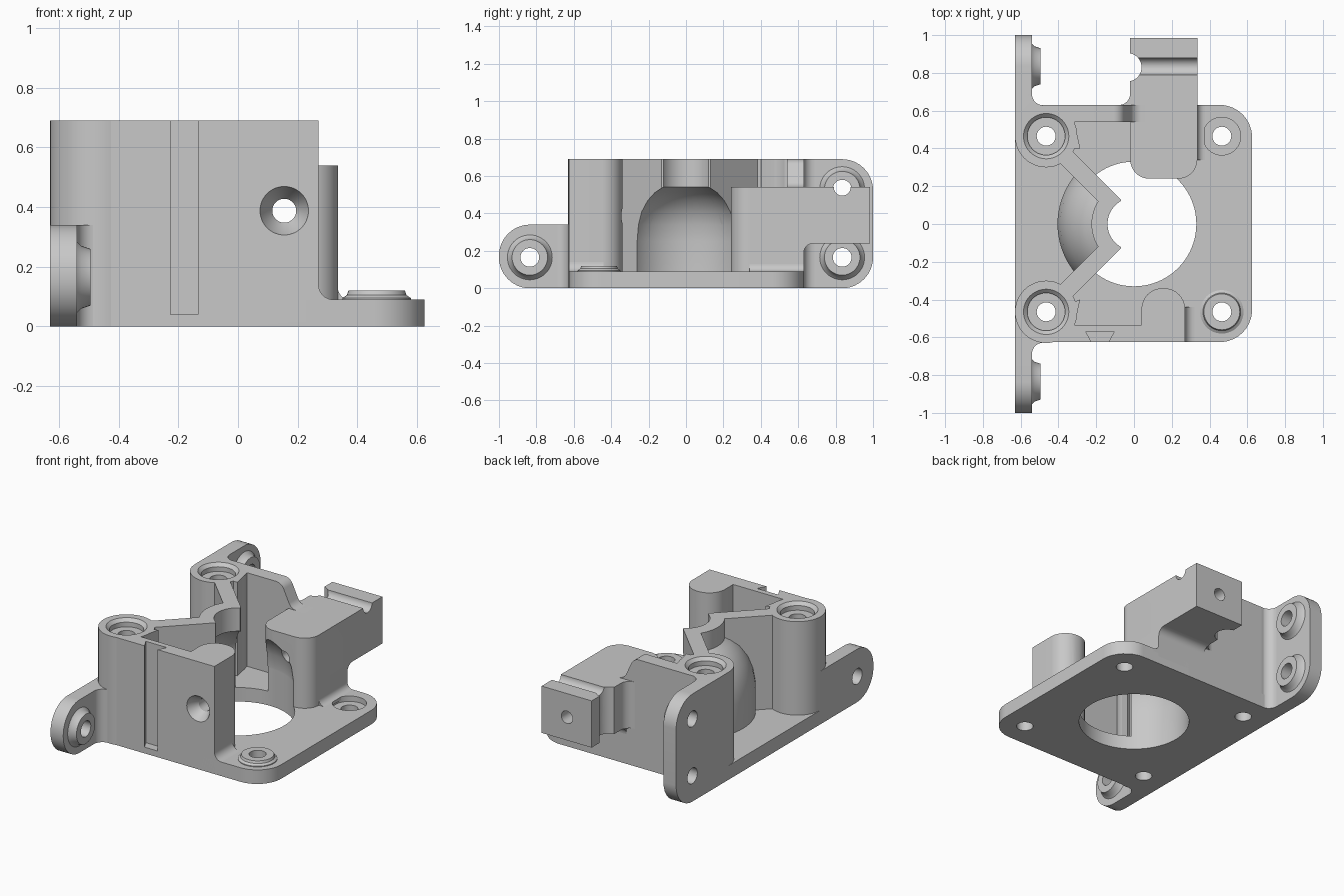
import bpy, bmesh
from math import sin, cos, pi
from mathutils import Vector

cube = bpy.data.objects.get("Cube")
if cube:
    bpy.data.objects.remove(cube, do_unlink=True)

grey = bpy.data.materials.new("plastic_grey")
grey.use_nodes = True
GREY = (0.58, 0.58, 0.58, 1)
grey.diffuse_color = GREY
grey.node_tree.nodes["Principled BSDF"].inputs["Base Color"].default_value = GREY

AXES = {"x": lambda u, v, w: (w, u, v),
        "y": lambda u, v, w: (u, w, v),
        "z": lambda u, v, w: (u, v, w)}


def finish(name, bm):
    bmesh.ops.recalc_face_normals(bm, faces=bm.faces)
    mesh = bpy.data.meshes.new(name)
    bm.to_mesh(mesh)
    bm.free()
    mesh.materials.append(grey)
    ob = bpy.data.objects.new(name, mesh)
    bpy.context.collection.objects.link(ob)
    return ob


def rounded(points, steps=10):
    """Outline whose points may carry a third value, the corner radius."""
    out = []
    for i, p in enumerate(points):
        c = Vector(p[:2])
        if len(p) == 2:
            out.append(c)
            continue
        a = (Vector(points[i - 1][:2]) - c).normalized()
        b = (Vector(points[(i + 1) % len(points)][:2]) - c).normalized()
        half = a.angle(b) / 2
        mid = c + (a + b).normalized() * (p[2] / sin(half))
        reach = p[2] * cos(half) / sin(half)
        start, end = c + a * reach - mid, c + b * reach - mid
        for k in range(steps + 1):
            out.append(mid + start.lerp(end, k / steps).normalized() * p[2])
    return out


def prism(name, points, lo, hi, axis="z"):
    bm = bmesh.new()
    outline = rounded(points)
    low, high = ([bm.verts.new(AXES[axis](p[0], p[1], w)) for p in outline] for w in (lo, hi))
    bm.faces.new(low)
    bm.faces.new(high)
    for k in range(len(outline)):
        bm.faces.new((low[k - 1], low[k], high[k], high[k - 1]))
    return finish(name, bm)


def lathe(name, profile, centre=(0, 0), axis="z", seg=48):
    """Solid of revolution; the profile holds (radius, position along the axis)."""
    bm = bmesh.new()
    cu, cv = centre
    rings = []
    for r, w in profile:
        rings.append([bm.verts.new(AXES[axis](cu + r * cos(2 * pi * k / seg),
                                              cv + r * sin(2 * pi * k / seg), w)) for k in range(seg)])
    for a, b in zip(rings, rings[1:]):
        for k in range(seg):
            bm.faces.new((a[k - 1], a[k], b[k], b[k - 1]))
    bm.faces.new(rings[0])
    bm.faces.new(rings[-1])
    return finish(name, bm)


def fillet(name, corner, du, dv, r, lo, hi, axis="z"):
    """Concave fillet filling an inside corner."""
    u, v = corner
    e = 0.02
    arc = [(u + du * r * (1 - sin(t * pi / 16)), v + dv * r * (1 - cos(t * pi / 16))) for t in range(9)]
    return prism(name, arc + [(u - du * e, v + dv * r), (u - du * e, v - dv * e), (u + du * r, v - dv * e)],
                 lo, hi, axis)


cutters = []


def cutter(ob):
    ob.hide_render = True
    cutters.append(ob)
    return ob


def carve(ob, tools, op="DIFFERENCE"):
    for t in tools:
        m = ob.modifiers.new("cut", "BOOLEAN")
        m.operation, m.solver, m.object = op, "EXACT", t
    dg = bpy.context.evaluated_depsgraph_get()
    mesh = bpy.data.meshes.new_from_object(ob.evaluated_get(dg))
    ob.modifiers.clear()
    ob.data = mesh


TOP, BASE, S, L = 0.69, 0.09, 0.465, -0.63

# Cutters: central dome cavity, screw holes and sinks, arm drilling
cavity = cutter(lathe("cavity_cut", [(0.33, -0.1), (0.33, 0.25), (0.32, 0.34), (0.295, 0.41), (0.25, 0.47),
                                     (0.2, 0.51), (0.14, 0.54), (0.14, 0.8)], seg=80))
holes = {(sx, sy): cutter(lathe("screw_cut", [(0.05, -0.1), (0.05, 0.8)], (sx * S, sy * S)))
         for sx in (-1, 1) for sy in (-1, 1)}
sinks = {sy: cutter(lathe("sink_cut", [(0.1, 0.64), (0.1, 0.67), (0.13, 0.7)], (-S, sy * S)))
         for sy in (-1, 1)}
bore = cutter(lathe("bore_cut", [(0.1, 0.055), (0.1, 0.3)], (S, S)))
drill = cutter(lathe("drill_cut", [(0.085, -0.64), (0.08, -0.62), (0.04, -0.56), (0.04, 1.1)],
                     (0.155, 0.388), "y"))

# Base plate with one raised seat and one sunk seat
plate = prism("base_plate", [(L, -0.625), (0.625, -0.625, 0.17), (0.625, 0.63, 0.17), (L, 0.63)], 0, BASE)
carve(plate, [cavity, bore] + list(holes.values()))
seat = lathe("base_screw_seat", [(0.115, 0.07), (0.115, 0.095), (0.1, 0.105), (0.095, 0.12)], (S, -S))
carve(seat, [holes[1, -1]])

# Two tall screw posts with diagonal braces leading to the hub
for side, sy in (("front", -1), ("back", 1)):
    post = lathe(side + "_post", [(0.165, 0), (0.165, TOP)], (-S, sy * S))
    carve(post, [sinks[sy], holes[-1, sy]])
    brace = prism(side + "_brace", [(-0.07, sy * 0.13), (-0.37, sy * 0.43), (-0.435, sy * 0.365),
                                    (-0.135, sy * 0.065)], 0.05, TOP)
    carve(brace, [cavity, holes[-1, sy], sinks[sy]])

# Dome shell and hub behind the braces
dome = lathe("dome_shell", [(0.405, 0.05), (0.405, 0.27), (0.39, 0.36), (0.36, 0.44), (0.31, 0.51),
                            (0.26, 0.55), (0.225, 0.57), (0.225, TOP)], seg=80)
wedge = cutter(prism("wedge_cut", [(-0.07, -0.13), (-0.07, 0.13), (-0.45, 0.51), (-0.45, -0.51)], 0, 0.8))
carve(dome, [wedge], "INTERSECT")
carve(dome, [cavity])

# Front wall with guide block, dovetail slot and countersunk hole
front = prism("front_wall", [(-S, -0.625), (0.27, -0.625), (0.27, -0.34, 0.11), (0.04, -0.34, 0.11),
                             (0.04, -0.535), (-0.315, -0.535), (-0.285, -0.4), (-S, -S)], 0, TOP)
slot = cutter(prism("slot_cut", [(-0.225, -0.626), (-0.255, -0.57), (-0.105, -0.57), (-0.135, -0.626),
                                 (-0.135, -0.7), (-0.225, -0.7)], 0.04, 0.8))
carve(front, [slot, drill, sinks[-1], holes[-1, -1]])
carve(plate, [slot])
fillet("block_foot_fillet", (0.27, BASE), 1, 1, 0.05, -0.625, -0.44, "y")

# Back wall stepping down to the arm, with its corner filler
back = prism("back_wall", [(-S, 0), (0.1, 0), (0.1, 0.54), (0, 0.54, 0.06), (-0.07, TOP, 0.06), (-S, TOP)],
             0.54, 0.63, "y")
carve(back, [sinks[1], holes[-1, 1]])
prism("back_wall_corner", [(-0.335, 0.6), (-0.315, 0.6), (-0.315, 0.54), (-0.285, 0.4), (-0.335, 0.4)], 0.05, TOP)

# Idler arm with top groove, side notch and drilled hole
groove = cutter(lathe("groove_cut", [(0.045, -0.3), (0.045, 0.6)], (0.835, 0.54), "x"))
notch = cutter(lathe("notch_cut", [(0.075, 0), (0.075, 0.8)], (-0.035, 0.83)))
arm = prism("arm", [(-0.02, 0.24, 0.1), (0.335, 0.24, 0.1), (0.335, 0.985), (-0.02, 0.985)], 0.24, 0.54)
carve(arm, [cavity, groove, notch, drill])
foot = prism("arm_foot", [(-0.02, 0.24, 0.1), (0.335, 0.24, 0.1), (0.335, 0.63), (-0.02, 0.63)], 0.05, 0.24)
carve(foot, [cavity])
fillet("arm_under_fillet", (0.63, 0.24), 1, -1, 0.05, -0.02, 0.335, "x")
fillet("arm_side_fillet", (-0.02, 0.63), -1, 1, 0.06, 0.24, 0.54)
fillet("arm_foot_fillet", (0.335, BASE), 1, 1, 0.04, 0.34, 0.63, "y")

# Mounting ears on the right-hand face, with raised screw seats
for side, sy, height, levels in (("front", -1, 0.34, [0.165]), ("back", 1, TOP, [0.165, 0.53])):
    ear = prism(side + "_ear", [(sy * S, 0), (sy, 0, 0.165), (sy, height, 0.165), (sy * S, height)],
                L, -0.54, "x")
    tools = [cutter(lathe("ear_cut", [(0.05, -0.8), (0.05, -0.3)], (sy * 0.835, z), "x")) for z in levels]
    carve(ear, tools + [holes[-1, sy], sinks[sy]])
    for z, t in zip(levels, tools):
        boss = lathe(side + "_ear_seat", [(0.12, -0.56), (0.12, -0.54), (0.105, -0.525), (0.095, -0.495)],
                     (sy * 0.835, z), "x")
        carve(boss, [t])
    fillet(side + "_ear_fillet", (-0.54, sy * 0.628), 1, sy, 0.06, 0, height)

for c in cutters:
    bpy.data.objects.remove(c, do_unlink=True)

# Smooth the curved sides, keep the edges sharp
for ob in bpy.context.collection.objects:
    if ob.type == "MESH":
        ob.select_set(True)
        bpy.context.view_layer.objects.active = ob
bpy.ops.object.shade_smooth_by_angle(angle=0.5)
